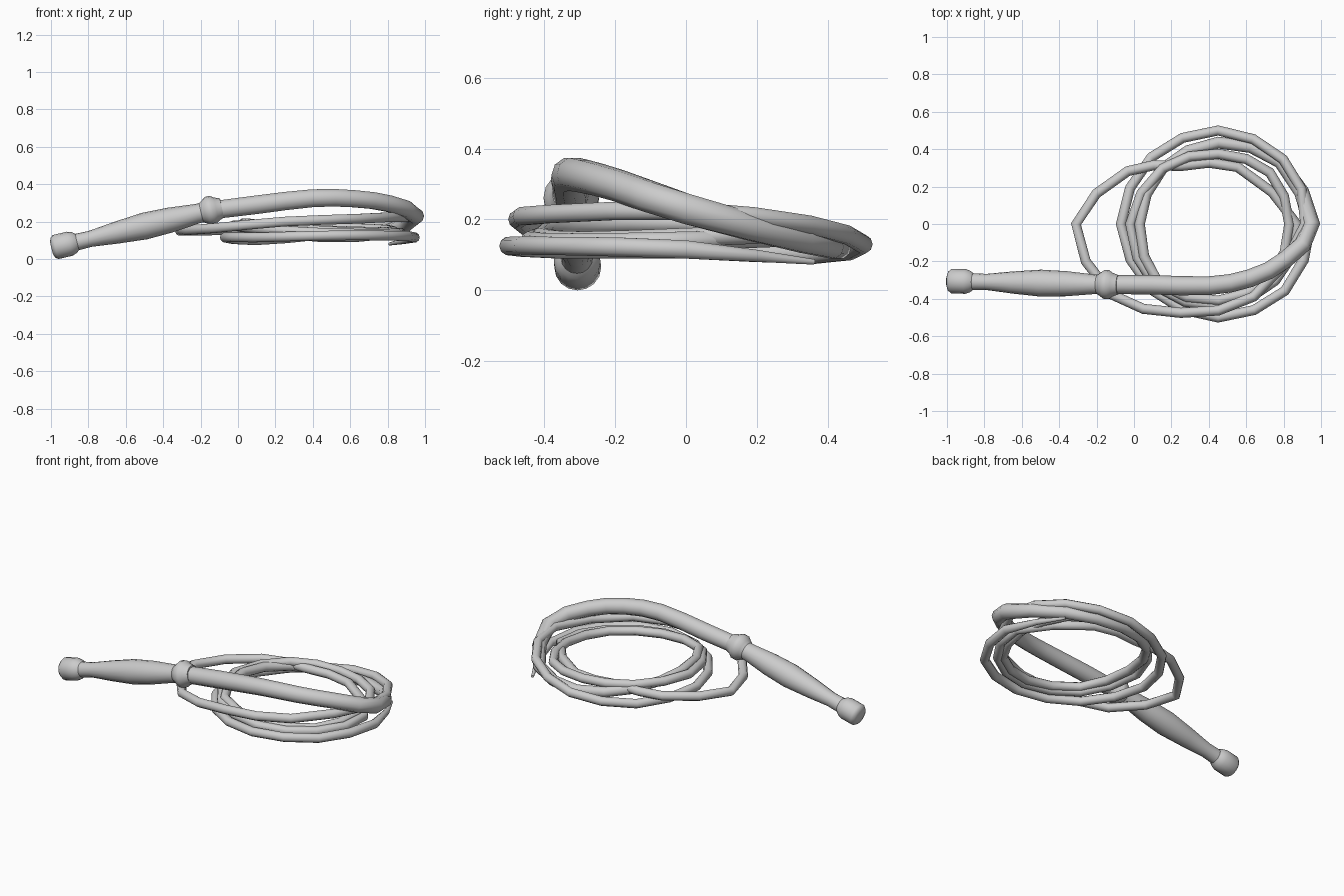
import bpy, bmesh, math
from mathutils import Vector

if "Cube" in bpy.data.objects:
    bpy.data.objects.remove(bpy.data.objects["Cube"])

leather = bpy.data.materials.new("light grey leather")
leather.use_nodes = True
grey = (0.6, 0.6, 0.6, 1)
leather.diffuse_color = grey
leather.node_tree.nodes["Principled BSDF"].inputs["Base Color"].default_value = grey


def sweep(name, points, radii, sides):
    """Skin a round tube with varying thickness along a path."""
    bm = bmesh.new()
    rings = []
    last = len(points) - 1
    for i, (point, radius) in enumerate(zip(points, radii)):
        along = (points[min(i + 1, last)] - points[max(i - 1, 0)]).normalized()
        side = along.cross(Vector((0, 0, 1))).normalized()
        up = side.cross(along)
        ring = []
        for k in range(sides):
            a = math.tau * k / sides
            ring.append(bm.verts.new(point + radius * (math.cos(a) * side + math.sin(a) * up)))
        rings.append(ring)
    for first, second in zip(rings, rings[1:]):
        for k in range(sides):
            n = (k + 1) % sides
            bm.faces.new((first[k], first[n], second[n], second[k]))
    bm.faces.new(rings[0][::-1])
    bm.faces.new(rings[-1])
    bmesh.ops.recalc_face_normals(bm, faces=bm.faces)
    mesh = bpy.data.meshes.new(name)
    bm.to_mesh(mesh)
    bm.free()
    obj = bpy.data.objects.new(name, mesh)
    bpy.context.collection.objects.link(obj)
    mesh.materials.append(leather)
    bpy.ops.object.select_all(action='DESELECT')
    obj.select_set(True)
    bpy.context.view_layer.objects.active = obj
    bpy.ops.object.shade_smooth_by_angle(angle=math.radians(50))


def smooth_path(knots, steps):
    """Catmull-Rom interpolation through vectors of any size."""
    result = []
    for i in range(len(knots) - 1):
        a, b, c = knots[max(i - 1, 0)], knots[i], knots[i + 1]
        d = knots[min(i + 2, len(knots) - 1)]
        for s in range(steps):
            t = s / steps
            result.append(b + (c - a) * (t / 2)
                          + (a * 2 - b * 5 + c * 4 - d) * (t * t / 2)
                          + (b * 3 - a - c * 3 + d) * (t ** 3 / 2))
    result.append(knots[-1])
    return result


def handle_point(x):
    """Sloping centre line of the handle."""
    t = (x + 1) / 0.9
    return Vector((x, -0.305 - 0.02 * t, 0.058 + 0.212 * t))


# Handle parts: (position along the handle, radius)
pommel = [(-0.997, 0.035), (-0.99, 0.054), (-0.975, 0.066), (-0.9, 0.066),
          (-0.875, 0.057), (-0.86, 0.045)]
grip = [(-0.87, 0.045), (-0.79, 0.043), (-0.65, 0.059), (-0.5, 0.072),
        (-0.36, 0.067), (-0.22, 0.053), (-0.18, 0.052)]
collar = [(-0.2, 0.05), (-0.18, 0.063), (-0.16, 0.078), (-0.135, 0.078),
          (-0.115, 0.064), (-0.085, 0.052)]
for part, profile in (("pommel", pommel), ("grip", grip), ("collar", collar)):
    sweep(part, [handle_point(x) for x, r in profile], [r for x, r in profile], 16)

# Lash: thick lead leaving the collar
knots = [Vector(p) for p in ((-0.14, -0.324, 0.26, 0.05), (0.1, -0.325, 0.29, 0.052),
                             (0.4, -0.33, 0.325, 0.05), (0.62, -0.29, 0.322, 0.048),
                             (0.81, -0.19, 0.295, 0.046))]

# Lash: coil centre, then distance from it and height at each eighth turn
coils = [
    (0.45, (0.5, 0.47, 0.435, 0.42, 0.42, 0.45, 0.41, 0.4),
     (0.23, 0.14, 0.12, 0.155, 0.19, 0.18, 0.15, 0.14)),
    (0.45, (0.38, 0.39, 0.375, 0.42, 0.47, 0.47, 0.44, 0.43),
     (0.15, 0.16, 0.17, 0.18, 0.18, 0.16, 0.14, 0.135)),
    (0.25, (0.62, 0.43, 0.31, 0.4, 0.56, 0.53, 0.475, 0.55),
     (0.14, 0.15, 0.16, 0.155, 0.15, 0.165, 0.2, 0.215)),
    (0.45, (0.465, 0.49, 0.5, 0.505, 0.52, 0.5, 0.5, 0.505),
     (0.225, 0.185, 0.13, 0.1, 0.115, 0.115, 0.125, 0.125)),
    (0.45, (0.495, 0.51), (0.115, 0.08)),
]
turn = 0
for centre, distances, heights in coils:
    for distance, height in zip(distances, heights):
        a = turn * math.tau / 8
        thickness = 0.027 + 0.018 * math.exp(-turn / 1.5)
        knots.append(Vector((centre + distance * math.cos(a), distance * math.sin(a),
                             height, thickness)))
        turn += 1
knots[-1].w = 0.008

path = smooth_path(knots, 2)
sweep("lash", [p.to_3d() for p in path], [p.w for p in path], 10)
